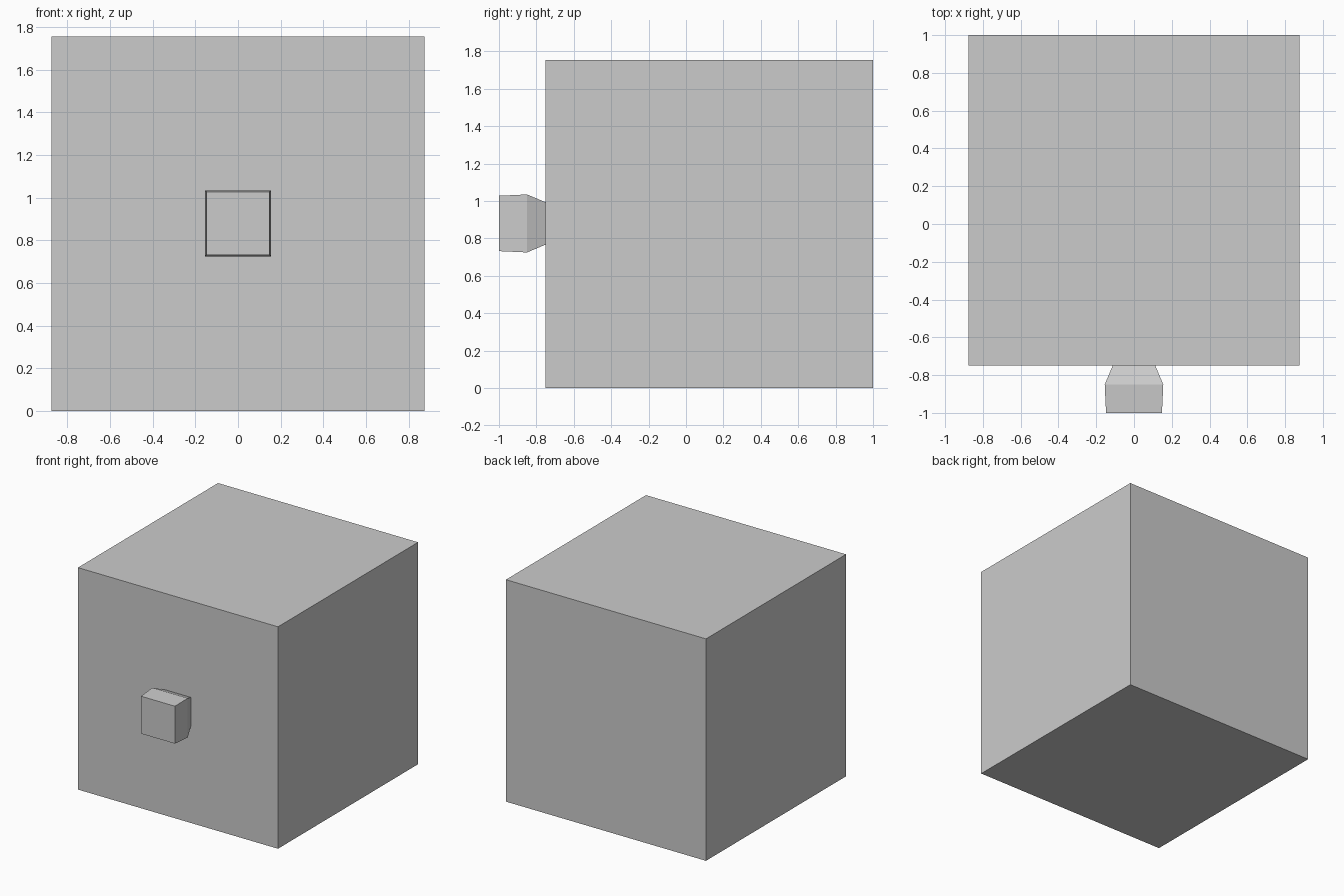
import bpy
import bmesh

if "Cube" in bpy.data.objects:
    bpy.data.objects.remove(bpy.data.objects["Cube"])


def make_object(name, bm):
    bmesh.ops.recalc_face_normals(bm, faces=bm.faces)
    mesh = bpy.data.meshes.new(name)
    bm.to_mesh(mesh)
    bm.free()
    obj = bpy.data.objects.new(name, mesh)
    bpy.context.collection.objects.link(obj)
    return obj


# Cabinet body: plain cube set back from the knob
bm = bmesh.new()
bmesh.ops.create_cube(bm, size=1.0)
bmesh.ops.scale(bm, vec=(1.75, 1.75, 1.755), verts=bm.verts)
bmesh.ops.translate(bm, vec=(0, 0.125, 0.8775), verts=bm.verts)
make_object("cabinet_body", bm)

# Square knob: (y, half width) sections from the cabinet face to the front
KNOB_Z = 0.88
sections = [(-0.75, 0.113), (-0.85, 0.155), (-1.0, 0.148)]
corners = [(-1, -1), (1, -1), (1, 1), (-1, 1)]
bm = bmesh.new()
rings = [[bm.verts.new((sx * h, y, KNOB_Z + sz * h)) for sx, sz in corners]
         for y, h in sections]
for a, b in zip(rings, rings[1:]):
    for i in range(4):
        j = (i + 1) % 4
        bm.faces.new((a[i], a[j], b[j], b[i]))
bm.faces.new(rings[0])
bm.faces.new(rings[-1])
make_object("front_knob", bm)
